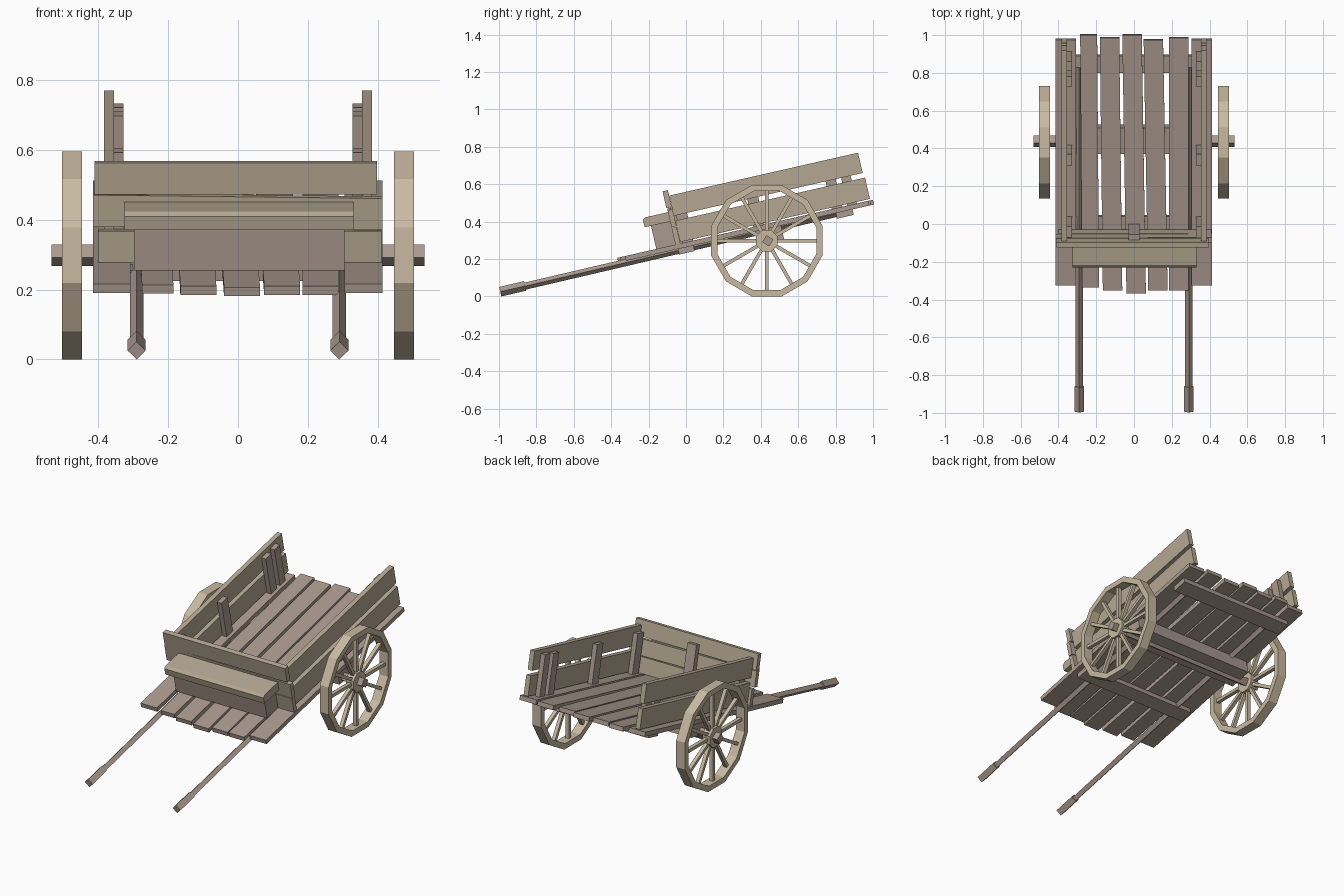
import bpy, bmesh, math
from mathutils import Matrix, Vector

if "Cube" in bpy.data.objects:
    bpy.data.objects.remove(bpy.data.objects["Cube"])

TILT = math.radians(12.8)
BED = Matrix.Translation((0, 0, 0.29)) @ Matrix.Rotation(TILT, 4, 'X')  # bed frame: floor top is z=0
AXLE_Y, AXLE_Z = 0.432, 0.298


def material(name, rgb):
    m = bpy.data.materials.new(name)
    m.diffuse_color = (*rgb, 1)
    m.use_nodes = True
    m.node_tree.nodes["Principled BSDF"].inputs["Base Color"].default_value = m.diffuse_color
    return m


FLOOR = material("floor_wood", (0.40, 0.32, 0.27))
BOARD = material("board_wood", (0.46, 0.39, 0.29))
WHEEL = material("wheel_wood", (0.58, 0.49, 0.36))


def finish(name, bm, mat, matrix=Matrix()):
    bmesh.ops.recalc_face_normals(bm, faces=bm.faces)
    bm.transform(matrix)
    me = bpy.data.meshes.new(name)
    bm.to_mesh(me)
    bm.free()
    me.materials.append(mat)
    ob = bpy.data.objects.new(name, me)
    bpy.context.collection.objects.link(ob)
    return ob


def prism(bm, a, b):
    """Join two matching outlines into a closed solid."""
    va, vb = [bm.verts.new(p) for p in a], [bm.verts.new(p) for p in b]
    k = len(a)
    bm.faces.new(va)
    bm.faces.new(vb[::-1])
    for i in range(k):
        bm.faces.new((va[i], vb[i], vb[(i + 1) % k], va[(i + 1) % k]))


def box(name, x, y, z, mat, matrix=BED, skew=0.0, roll=0.0):
    """Box from ranges; skew shifts the far end in x, roll lifts one x end."""
    def end(yy, dx):
        return [(x[i] + dx, yy, z[j] + (roll if i else -roll))
                for i, j in ((0, 0), (1, 0), (1, 1), (0, 1))]
    bm = bmesh.new()
    prism(bm, end(y[0], 0), end(y[1], skew))
    return finish(name, bm, mat, matrix)


def bar(name, p, q, r, mat):
    """Four-sided bar standing on edge between two points."""
    p, q = Vector(p), Vector(q)
    d = (q - p).normalized()
    side = Vector((1, 0, 0))
    up = side.cross(d)
    ring = [side * r, up * r, -side * r, -up * r]
    bm = bmesh.new()
    prism(bm, [p + v for v in ring], [q + v for v in ring])
    return finish(name, bm, mat)


# Floor planks: x start, x end, front, rear, skew
planks = [(-0.415, -0.307, -0.335, 1.0, 0.0), (-0.275, -0.185, -0.345, 1.025, -0.01),
          (-0.165, -0.062, -0.362, 1.01, -0.016), (-0.04, 0.063, -0.377, 1.025, -0.022),
          (0.075, 0.178, -0.362, 0.998, -0.024), (0.185, 0.288, -0.362, 1.01, 0.0),
          (0.305, 0.413, -0.335, 1.0, 0.0)]
for i, (x0, x1, y0, y1, sk) in enumerate(planks):
    box(f"floor_plank_{i}", (x0, x1), (y0, y1), (-0.026, 0), FLOOR, skew=sk)

# Beams below the floor
box("front_beam", (-0.38, 0.38), (-0.05, 0.035), (-0.056, -0.025), FLOOR)
box("axle_beam", (-0.40, 0.40), (0.374, 0.515), (-0.105, -0.025), FLOOR)
box("rear_beam", (-0.38, 0.38), (0.815, 0.907), (-0.056, -0.025), FLOOR)

# Front wall boards and centre post
box("front_board_low", (-0.40, 0.41), (-0.058, -0.031), (0.0, 0.092), BOARD)
box("front_board_mid", (-0.415, 0.413), (-0.058, -0.031), (0.1, 0.193), BOARD, roll=-0.005)
box("front_board_top", (-0.41, 0.398), (-0.062, -0.033), (0.2, 0.293), BOARD)
box("front_post", (-0.03, 0.03), (-0.031, 0.0), (0.0, 0.25), FLOOR)

# Bench box and chamfered seat
box("bench_box", (-0.298, 0.304), (-0.163, -0.058), (0.0, 0.127), FLOOR)
profile = [(-0.058, 0.127), (-0.197, 0.127), (-0.199, 0.167), (-0.183, 0.178), (-0.058, 0.178)]
bm = bmesh.new()
prism(bm, [(-0.325, y, z) for y, z in profile], [(0.33, y, z) for y, z in profile])
finish("bench_seat", bm, BOARD, BED)

for s, tag in ((-1, "left"), (1, "right")):
    def xr(a, b):
        return tuple(sorted((s * a, s * b)))

    # Side boards and inner posts
    box(f"{tag}_side_board_low", xr(0.355, 0.384), (-0.03, 1.01), (0.008, 0.125), BOARD)
    box(f"{tag}_side_board_top", xr(0.355, 0.384), (-0.032, 1.003), (0.152, 0.263), BOARD)
    for i, (y0, y1, h) in enumerate(((-0.02, 0.04, 0.23), (0.37, 0.43, 0.225),
                                     (0.80, 0.855, 0.235), (0.885, 0.937, 0.24))):
        box(f"{tag}_post_{i}", xr(0.327, 0.356), (y0, y1), (0.0, h), FLOOR)

    # Pull shafts with thicker grips
    x = s * 0.29
    bar(f"{tag}_shaft", (x, -0.90, 0.046), (x, 0.83, 0.45), 0.019, FLOOR)
    bar(f"{tag}_grip", (x, -0.993, 0.0255), (x, -0.86, 0.0565), 0.026, FLOOR)

    # Wheel: twelve-sided rim, spokes, hub
    place = Matrix.Translation((s * 0.475, AXLE_Y, AXLE_Z))
    bm = bmesh.new()
    rings = []
    for r, px in ((0.308, -0.029), (0.308, 0.029), (0.274, 0.029), (0.274, -0.029)):
        rings.append([bm.verts.new((px, r * math.cos(a), r * math.sin(a)))
                      for a in (math.radians(15 + 30 * k) for k in range(12))])
    for j in range(4):
        a, b = rings[j], rings[(j + 1) % 4]
        for k in range(12):
            m = (k + 1) % 12
            bm.faces.new((a[k], a[m], b[m], b[k]))
    finish(f"{tag}_wheel_rim", bm, WHEEL, place)
    for k in range(12):
        box(f"{tag}_spoke_{k}", (-0.011, 0.011), (0.04, 0.27), (-0.0095, 0.0095), WHEEL,
            place @ Matrix.Rotation(math.radians(30 * k), 4, 'X'))
    bm = bmesh.new()
    bmesh.ops.create_cone(bm, cap_ends=True, segments=8, radius1=0.062, radius2=0.062, depth=0.05)
    finish(f"{tag}_hub", bm, WHEEL, place @ Matrix.Rotation(math.pi / 2, 4, 'Y')
           @ Matrix.Rotation(math.pi / 8, 4, 'Z'))

# Square axle
box("axle", (-0.533, 0.533), (-0.022, 0.022), (-0.022, 0.022), FLOOR,
    Matrix.Translation((0, AXLE_Y + 0.005, AXLE_Z)) @ Matrix.Rotation(math.radians(-32), 4, 'X'))
